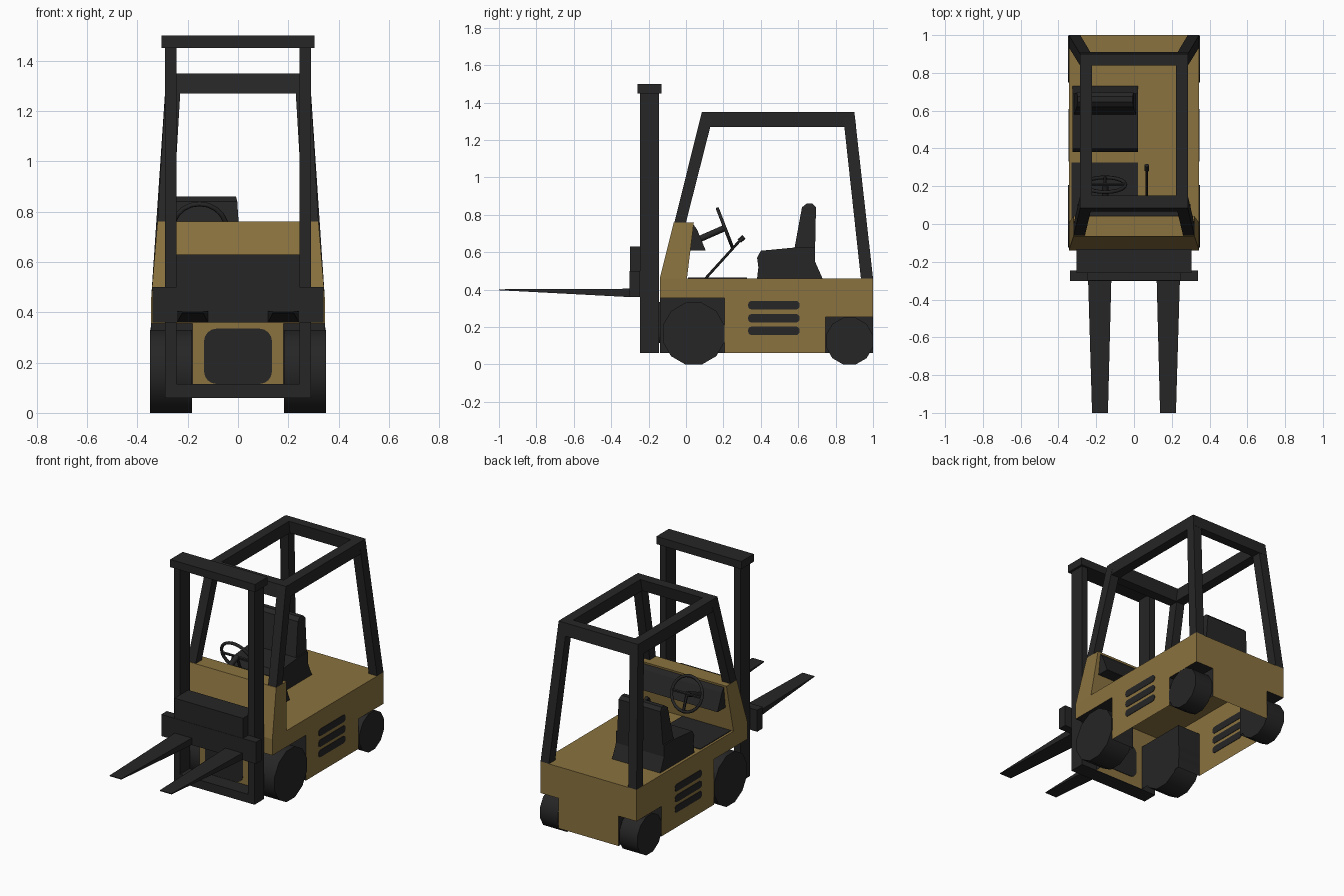
import bpy, bmesh, math
from mathutils import Vector

if "Cube" in bpy.data.objects:
    bpy.data.objects.remove(bpy.data.objects["Cube"])


def material(name, rgb):
    m = bpy.data.materials.new(name)
    m.diffuse_color = (*rgb, 1)
    m.use_nodes = True
    m.node_tree.nodes["Principled BSDF"].inputs["Base Color"].default_value = m.diffuse_color
    return m


OCHRE = material("ochre paint", (0.255, 0.170, 0.050))
DARK = material("charcoal", (0.019, 0.019, 0.019))


def mesh_object(name, verts, faces, mat):
    me = bpy.data.meshes.new(name)
    me.from_pydata(verts, [], faces)
    bm = bmesh.new()
    bm.from_mesh(me)
    bmesh.ops.remove_doubles(bm, verts=bm.verts, dist=1e-5)
    bmesh.ops.recalc_face_normals(bm, faces=bm.faces)
    bm.to_mesh(me)
    bm.free()
    me.materials.append(mat)
    ob = bpy.data.objects.new(name, me)
    bpy.context.collection.objects.link(ob)
    return ob


def loft(name, a, b, mat):
    """Solid between two loops with equal point counts."""
    n = len(a)
    faces = [list(range(n))[::-1], list(range(n, 2 * n))]
    faces += [[i, (i + 1) % n, n + (i + 1) % n, n + i] for i in range(n)]
    return mesh_object(name, list(a) + list(b), faces, mat)


def rect(x0, x1, y0, y1, z):
    return [(x0, y0, z), (x1, y0, z), (x1, y1, z), (x0, y1, z)]


def box(name, x0, x1, y0, y1, z0, z1, mat=DARK):
    return loft(name, rect(x0, x1, y0, y1, z0), rect(x0, x1, y0, y1, z1), mat)


def prism(name, profile, x0, x1, mat=DARK):
    """Extrude a (y, z) profile along x."""
    return loft(name, [(x0, y, z) for y, z in profile], [(x1, y, z) for y, z in profile], mat)


def smooth(ob, deg=40):
    bpy.ops.object.select_all(action='DESELECT')
    ob.select_set(True)
    bpy.context.view_layer.objects.active = ob
    bpy.ops.object.shade_smooth_by_angle(angle=math.radians(deg))


def rod(name, p, q, r, n=8):
    p, q = Vector(p), Vector(q)
    bpy.ops.mesh.primitive_cylinder_add(vertices=n, radius=r, depth=(q - p).length, location=(p + q) / 2)
    ob = bpy.context.object
    ob.name = name
    ob.rotation_euler = (q - p).to_track_quat('Z', 'Y').to_euler()
    ob.data.materials.append(DARK)
    smooth(ob, 50)
    return ob


def rounded(cx, cz, hw, hh, r, seg=4):
    pts = []
    for k, (sx, sz) in enumerate(((1, 1), (-1, 1), (-1, -1), (1, -1))):
        for i in range(seg + 1):
            t = math.pi / 2 * (k + i / seg)
            pts.append((cx + sx * (hw - r) + r * math.cos(t), cz + sz * (hh - r) + r * math.sin(t)))
    return pts


W, Y0, Y1, ZB, ZT = 0.345, -0.14, 1.0, 0.06, 0.46
FY, FZ, FX = 0.205, 0.355, 0.18    # front wheel well limits
RY, RZ, RX = 0.745, 0.255, 0.215   # rear wheel well limits

# Body shell, open underneath
verts, faces = [], []


def face(pts):
    faces.append(list(range(len(verts), len(verts) + len(pts))))
    verts.extend(pts)


side = [(Y0, FZ), (FY, FZ), (FY, ZB), (RY, ZB), (RY, RZ), (Y1, RZ), (Y1, ZT), (Y0, ZT)]
for s in (-1, 1):
    face([(s * W, y, z) for y, z in side])
for y, hx, hz in ((Y0, FX, FZ), (Y1, RX, RZ)):
    face([(x, y, z) for x, z in ((-W, hz), (-hx, hz), (-hx, ZB), (hx, ZB),
                                 (hx, hz), (W, hz), (W, ZT), (-W, ZT))])
face(rect(-W, W, Y0, Y1, ZT))
mesh_object("body_shell", verts, faces, OCHRE)

# Wheel wells and wheels
for s, label in ((-1, "left"), (1, "right")):
    for end, ya, yb, h, xi in (("front", Y0, FY, FZ, FX), ("rear", Y1, RY, RZ, RX)):
        verts, faces = [], []
        face([(s * xi, ya, h), (s * W, ya, h), (s * W, yb, h), (s * xi, yb, h)])
        face([(s * xi, ya, ZB), (s * xi, yb, ZB), (s * xi, yb, h), (s * xi, ya, h)])
        face([(s * xi, yb, ZB), (s * W, yb, ZB), (s * W, yb, h), (s * xi, yb, h)])
        mesh_object(f"{label}_{end}_wheel_well", verts, faces, DARK)
    for end, cy, r, xi in (("front", 0.041, 0.165, 0.182), ("rear", 0.874, 0.125, 0.22)):
        R = r / math.cos(math.pi / 12)
        ring = [(cy + R * math.cos(math.pi / 6 * (i + .5)), r + R * math.sin(math.pi / 6 * (i + .5)))
                for i in range(12)]
        smooth(prism(f"{label}_{end}_wheel", ring, s * xi, s * 0.35))
    # Side vents
    for i, z in enumerate((0.18, 0.247, 0.317)):
        prism(f"{label}_vent_{i + 1}", rounded(0.47, z, 0.138, 0.023, 0.02, 3), s * (W - .003), s * (W + .003))

# Front grille panel
g = rounded(0, 0.225, 0.135, 0.11, 0.05)
loft("front_grille", [(x, Y0 - .004, z) for x, z in g], [(x, Y0 + .004, z) for x, z in g], DARK)

# Cowl, dashboard and floor mat
loft("cowl", rect(-W, W, Y0, 0.005, ZT), rect(-0.32, 0.32, -0.065, 0.042, 0.76), OCHRE)
prism("dashboard", [(0.035, 0.755), (0.06, 0.72), (0.105, 0.61), (0.02, 0.61)], -0.30, 0.30)
box("floor_mat", -0.33, 0.02, 0.01, 0.325, ZT, ZT + .004)

# Seat
sx = -0.153
prism("seat_cushion", [(0.38, 0.46), (0.387, 0.52), (0.38, 0.57), (0.40, 0.608), (0.58, 0.625),
                       (0.69, 0.625), (0.69, 0.55), (0.73, 0.46)], sx - .173, sx + .173)
back = [rect(sx - .165, sx + .165, 0.578, 0.69, 0.61), rect(sx - .15, sx + .15, 0.62, 0.695, 0.84),
        rect(sx - .145, sx + .145, 0.645, 0.675, 0.86)]
loft("seat_back", back[0], back[1], DARK)
loft("seat_back_top", back[1], back[2], DARK)

# Steering wheel, column and lever
c = Vector((sx, 0.208, 0.73))
axis = Vector((0, 0.22, 0.085)).normalized()
up = Vector((0, -axis.z, axis.y))
bpy.ops.mesh.primitive_torus_add(major_radius=0.108, minor_radius=0.01, major_segments=20, minor_segments=6,
                                 location=c, rotation=axis.to_track_quat('Z', 'Y').to_euler())
wheel = bpy.context.object
wheel.name = "steering_wheel"
wheel.data.materials.append(DARK)
smooth(wheel, 70)
for i, a in enumerate((0, 180, 270)):
    t = math.radians(a)
    rod(f"steering_spoke_{i + 1}", c, c + (Vector((1, 0, 0)) * math.cos(t) + up * math.sin(t)) * 0.106, 0.009, 6)
rod("steering_column", (sx, 0.06, 0.665), c, 0.017)
rod("control_lever", (0.068, 0.10, 0.455), (0.068, 0.295, 0.67), 0.007, 6)
rod("lever_knob", (0.068, 0.285, 0.66), (0.068, 0.31, 0.682), 0.013, 6)

# Overhead guard
for s, label in ((-1, "left"), (1, "right")):
    for end, a, b, z in (("front", (0.26, 0.32, -0.062, 0.0), (0.225, 0.285, 0.085, 0.15), 0.76),
                         ("rear", (0.285, 0.345, 0.935, 1.0), (0.225, 0.285, 0.838, 0.90), ZT)):
        loft(f"{label}_{end}_guard_post", rect(s * a[0], s * a[1], a[2], a[3], z),
             rect(s * b[0], s * b[1], b[2], b[3], 1.35), DARK)
    box(f"{label}_roof_rail", s * 0.222, s * 0.287, 0.10, 0.89, 1.27, 1.35)
for end, y0, y1, d in (("front", 0.085, 0.15, -0.018), ("rear", 0.84, 0.90, 0.01)):
    loft(f"{end}_roof_rail", rect(-0.287, 0.287, y0 + d, y1 + d, 1.27), rect(-0.285, 0.285, y0, y1, 1.35), DARK)

# Mast, carriage and forks
for s, label in ((-1, "left"), (1, "right")):
    box(f"{label}_mast_upright", s * 0.245, s * 0.29, -0.245, -0.145, 0.06, 1.45)
    fork = [[(s * x0, y, z0), (s * x1, y, z0), (s * x1, y, z1), (s * x0, y, z1)]
            for x0, x1, y, z0, z1 in ((0.12, 0.243, -0.295, 0.36, 0.405), (0.138, 0.222, -1.0, 0.397, 0.402))]
    loft(f"{label}_fork", fork[0], fork[1], DARK)
box("mast_cap", -0.305, 0.305, -0.26, -0.132, 1.45, 1.50)
box("mast_foot", -0.245, 0.245, -0.245, -0.145, 0.06, 0.115)
box("carriage_bar", -0.34, 0.34, -0.302, -0.245, 0.36, 0.50)
box("carriage_block", -0.245, 0.245, -0.30, -0.16, 0.36, 0.63)
